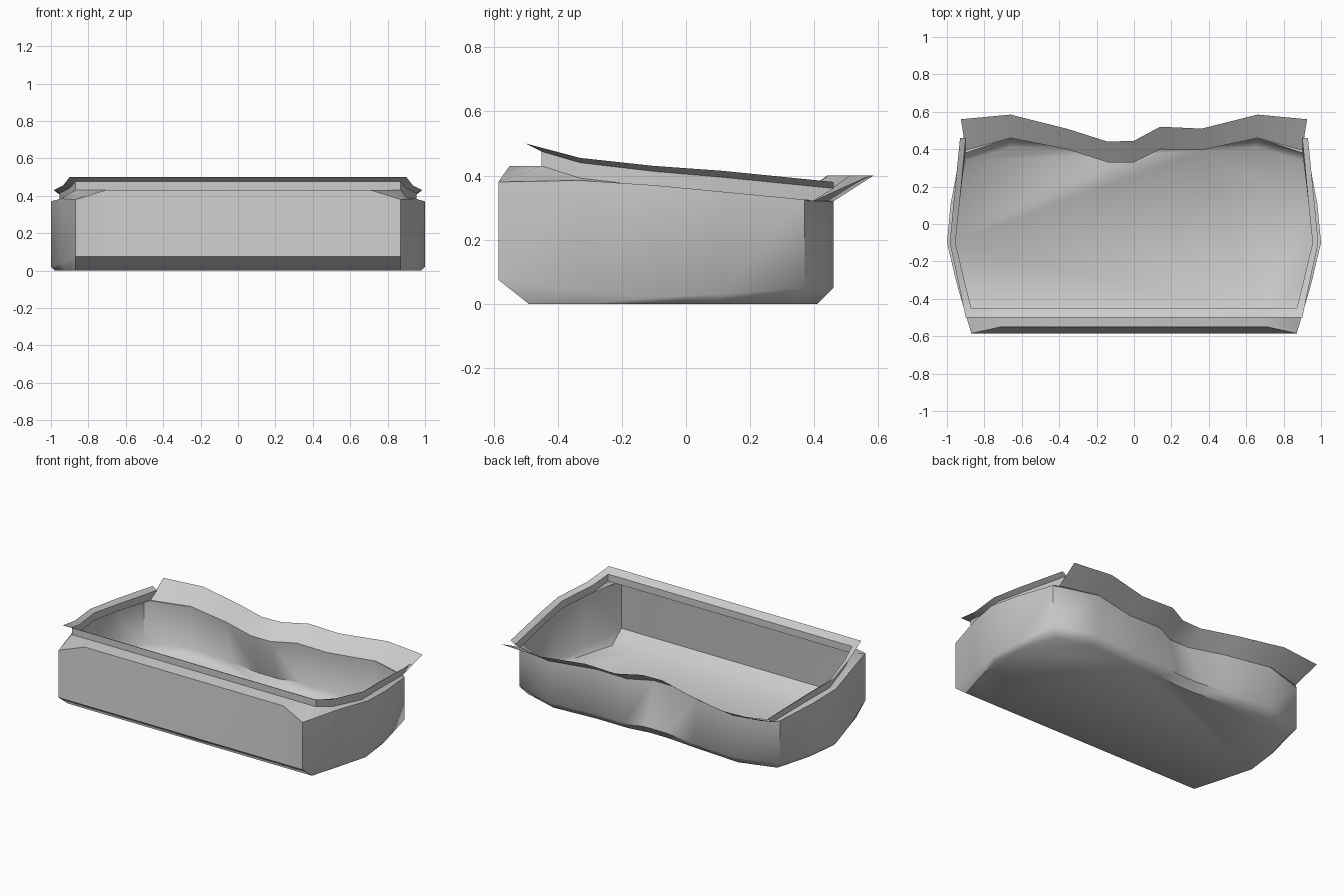
import bpy, bmesh

if "Cube" in bpy.data.objects:
    bpy.data.objects.remove(bpy.data.objects["Cube"])

# right-hand profiles, front to back, as (x, y, z)
BOTTOM = [(.68, -.49, 0), (.87, -.49, 0), (.92, -.32, 0), (.98, -.1, 0), (.955, .11, 0), (.89, .34, 0)]
LOW = [(.71, -.585, .075), (.87, -.585, .075), (.945, -.33, .04), (1, -.1, .02), (.98, .11, .03), (.93, .37, .05)]
TOP = [(.71, -.55, .43), (.87, -.585, .38), (.945, -.33, .385), (1, -.1, .37), (.98, .11, .35), (.93, .37, .325)]
NECK = [(.71, -.45, .43), (.87, -.45, .43), (.9, -.33, .392), (.955, -.1, .365), (.933, .11, .35), (.9, .395, .32)]
RIM = [(.71, -.45, .475), (.87, -.45, .475), (.9, -.33, .44), (.955, -.1, .413), (.933, .11, .395), (.9, .46, .36)]
LIP = [(.71, -.5, .5), (.9, -.5, .5), (.935, -.33, .455), (.985, -.1, .43), (.965, .11, .415), (.93, .46, .38)]

# wavy back edge, right to left: x, y at the wall top, y at the lip
WAVE = [(.66, .46, .585), (.36, .395, .51), (.14, .40, .52), (0, .33, .445),
        (-.14, .33, .44), (-.36, .40, .51), (-.66, .46, .585)]


def both_sides(half):
    """Right profile and its mirror: left back -> front -> right back."""
    return [(-x, y, z) for x, y, z in reversed(half)] + list(half)


def back(fade, shift, z):
    """Back edge; fade = how strongly the wave shows."""
    return [(x, .46 + (y - .46) * fade - shift, z) for x, y, _ in WAVE]


def build(name, rings, closed, cap=False):
    bm = bmesh.new()
    loops = [[bm.verts.new(p) for p in ring] for ring in rings]
    n = len(loops[0])
    for a, b in zip(loops, loops[1:]):
        for i in range(n if closed else n - 1):
            j = (i + 1) % n
            bm.faces.new((a[i], a[j], b[j], b[i]))
    if cap:
        bm.faces.new(list(reversed(loops[0])))
    bmesh.ops.remove_doubles(bm, verts=bm.verts, dist=.0005)
    me = bpy.data.meshes.new(name)
    bm.to_mesh(me)
    bm.free()
    ob = bpy.data.objects.new(name, me)
    bpy.context.collection.objects.link(ob)
    bpy.context.view_layer.objects.active = ob
    ob.select_set(True)
    bpy.ops.object.shade_smooth_by_angle(angle=.87)
    ob.select_set(False)
    return ob


# tub: flat floor, chamfer, wall and front shoulder up to the opening
build("tub", [both_sides(BOTTOM) + back(.3, .05, 0),
              both_sides(LOW) + back(.4, 0, .05),
              both_sides(TOP) + back(1, 0, .318),
              both_sides(NECK) + back(1, 0, .32)], True, True)

# raised neck with outward lip along the front and sides
build("front_side_rim", [both_sides(NECK), both_sides(RIM), both_sides(LIP)], False)

# wide sloping flange along the wavy back
inner = [(.9, .395, .32)] + back(1, 0, .32) + [(-.9, .395, .32)]
outer = [(.925, .56, .395)] + [(x, y, .4) for x, _, y in WAVE] + [(-.925, .56, .395)]
build("back_flange", [inner, outer], False)
